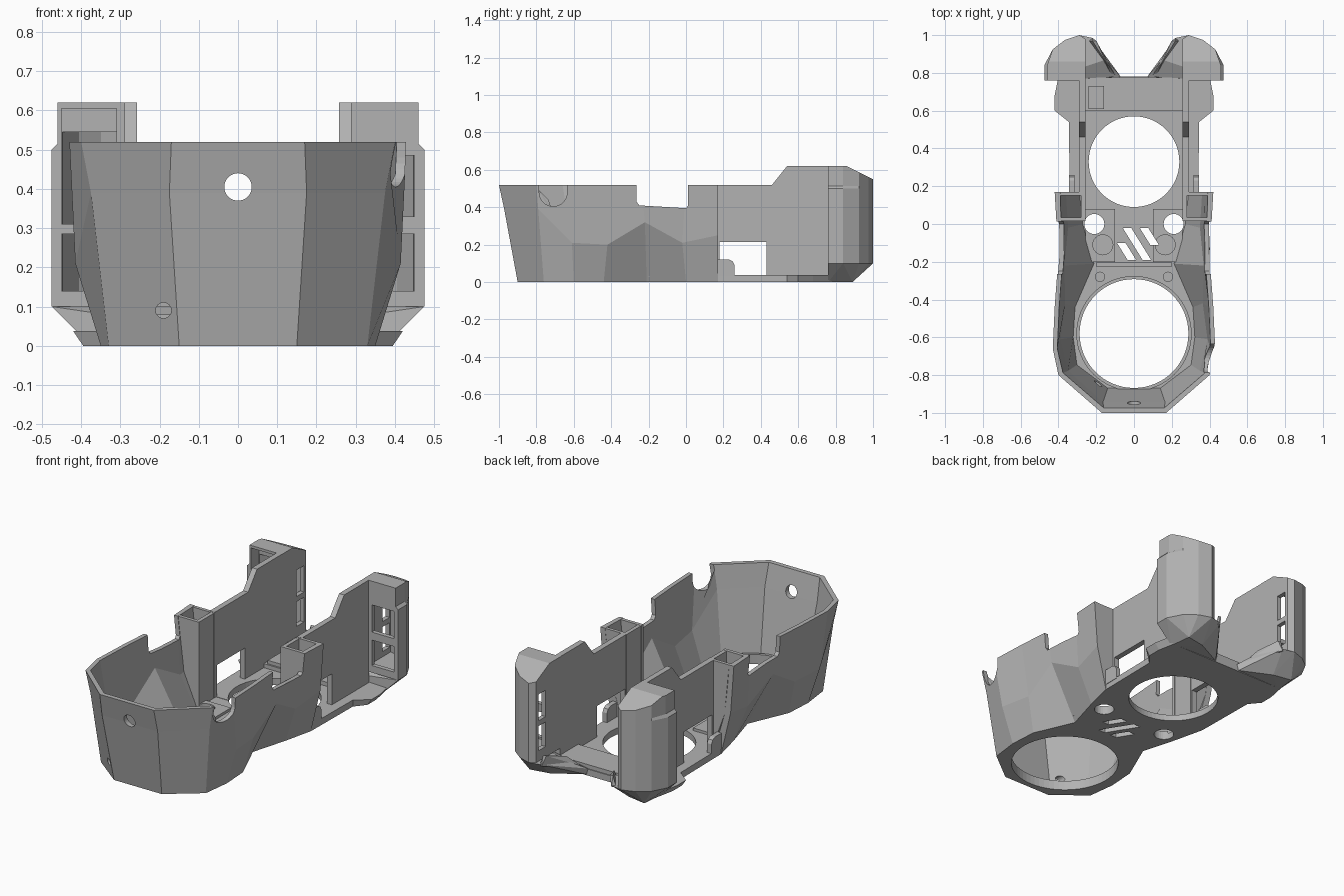
import bpy, bmesh, math

if "Cube" in bpy.data.objects:
    bpy.data.objects.remove(bpy.data.objects["Cube"], do_unlink=True)

grey = bpy.data.materials.new("plain grey")
grey.use_nodes = True
grey.diffuse_color = (0.45, 0.45, 0.45, 1)
grey.node_tree.nodes["Principled BSDF"].inputs["Base Color"].default_value = (0.45, 0.45, 0.45, 1)


def make(name, bm):
    bmesh.ops.recalc_face_normals(bm, faces=bm.faces)
    me = bpy.data.meshes.new(name)
    bm.to_mesh(me)
    bm.free()
    me.materials.append(grey)
    ob = bpy.data.objects.new(name, me)
    bpy.context.collection.objects.link(ob)
    return ob


def loft(name, rings):
    bm = bmesh.new()
    loops = [[bm.verts.new(p) for p in r] for r in rings]
    n = len(loops[0])
    for a, b in zip(loops, loops[1:]):
        for i in range(n):
            j = (i + 1) % n
            bm.faces.new((a[i], a[j], b[j], b[i]))
    bm.faces.new(loops[0][::-1])
    bm.faces.new(loops[-1])
    return make(name, bm)


def prism(name, pts, lo, hi, axis="z"):
    place = {"x": lambda p, t: (t, p[0], p[1]), "y": lambda p, t: (p[0], t, p[1]),
             "z": lambda p, t: (p[0], p[1], t)}[axis]
    return loft(name, [[place(p, t) for p in pts] for t in (lo, hi)])


def box(name, x, y, z):
    return prism(name, [(x[0], y[0]), (x[1], y[0]), (x[1], y[1]), (x[0], y[1])], *z)


def disc(name, centre, r, lo, hi, axis="z", n=64):
    pts = [(centre[0] + r * math.cos(2 * math.pi * i / n),
            centre[1] + r * math.sin(2 * math.pi * i / n)) for i in range(n)]
    return prism(name, pts, lo, hi, axis)


def hull(name, pts):
    bm = bmesh.new()
    for p in pts:
        bm.verts.new(p)
    res = bmesh.ops.convex_hull(bm, input=bm.verts)
    loose = [g for g in res["geom_interior"] if isinstance(g, bmesh.types.BMVert)]
    bmesh.ops.delete(bm, geom=loose, context="VERTS")
    return make(name, bm)


def cut(ob, cutters):
    for c in cutters:
        m = ob.modifiers.new("cut", "BOOLEAN")
        m.operation, m.solver, m.object = "DIFFERENCE", "EXACT", c
        c.hide_render = True
    bpy.context.view_layer.update()
    me = bpy.data.meshes.new_from_object(ob.evaluated_get(bpy.context.evaluated_depsgraph_get()))
    ob.modifiers.clear()
    ob.data = me


def drop(cutters):
    for c in cutters:
        bpy.data.objects.remove(c, do_unlink=True)


def mirror(half):
    return half + [(-p[0], *p[1:]) for p in reversed(half)]


def at(pts, z):
    return [(x, y, z) for x, y in pts]


# Faceted front bowl: bottom, middle and rim half outlines
low = at([(.15, -.9), (.33, -.76), (.35, -.6), (.34, -.44), (.24, -.21), (.3, 0), (.34, .17)], 0)
mid = [(.175, -.972, .39), (.375, -.79, .39), (.415, -.61, .21), (.39, -.42, .2),
       (.395, -.22, .32), (.375, -.02, .21), (.4, .17, .25)]
rim = at([(.17, -1), (.4, -.8), (.43, -.66), (.42, -.44), (.405, -.24), (.41, 0), (.42, .17)], .52)


def inset(half, t, dz=0):
    back = (1.1, .5, 0, 0, 0, 0, 8)
    return mirror([(x - t * (.4 if i == 0 else 1), y + t * back[i], z + dz)
                   for i, (x, y, z) in enumerate(half)])


bowl = loft("front_bowl", [mirror(low), mirror(mid), mirror(rim)])
cavity = loft("cavity", [inset(low, .028, .035), inset(mid, .026),
                         inset(rim, .024), inset(rim, .024, .1)])

# Holes through the floor, shared by every floor part
floor_cuts = [disc("hole", (0, -.58), .288, -.1, .2), disc("hole", (0, .33), .24, -.1, .2)]
for s in (-1, 1):
    floor_cuts.append(disc("hole", (s * .21, 0), .053, -.1, .2, n=32))
    floor_cuts.append(disc("hole", (s * .165, -.11), .053, .022, .2, n=32))
    floor_cuts.append(disc("hole", (s * .18, -.28), .025, .015, .2, n=24))
for x, y0, y1 in ((-.09, -.19, -.1), (-.06, -.19, -.02), (.03, -.11, -.02)):
    k = (y1 - y0) * .62
    floor_cuts.append(prism("vent", [(x + k, y0), (x + k + .045, y0), (x + .045, y1), (x, y1)], -.1, .2))

# Openings in the bowl wall: rim notches, wire hole, screw hole and round scoop
wall_cuts = [prism("notch", [(-.25, .41), (0, .395), (.012, .41), (.012, .7), (-.265, .7), (-.265, .43)],
                   -1, 1, "x"),
             disc("hole", (0, .405), .035, -1.2, -.8, "y", 32),
             disc("hole", (-.19, .09), .02, -1.2, -.6, "y", 24),
             disc("scoop", (-.71, .48), .075, .37, .6, "x", 32),
             box("scoop", (.37, .6), (-.785, -.635), (.48, .7))]
cut(bowl, [cavity] + floor_cuts + wall_cuts)
drop([cavity] + wall_cuts)

# Lip ring around the front opening
lip = disc("opening_lip", (0, -.58), .305, .03, .055)
cut(lip, floor_cuts)

# Rear floor plate with slanted edges
edge = [(.34, .17), (.345, .54), (.42, .6), (.42, .68), (.4, .78), (.07, .78)]
lower = [(x - (.025 if x > .35 else 0), y) for x, y in edge]
rear_floor = loft("rear_floor", [at(mirror(lower), 0), at(mirror(edge), .037)])
cut(rear_floor, floor_cuts)
rear_bar = box("rear_bar", (-.26, .26), (.6, .775), (.03, .06))
latch = box("latch_block", (-.24, -.16), (.61, .73), (.055, .08))
ridge = box("floor_ridge", (-.2, .2), (-.225, -.205), (.03, .055))

# Column outline in plan, outside and inside
outer = [(.257, .76), (.475, .76), (.475, .84), (.43, .925), (.365, .975), (.29, 1), (.257, .98)]
upper = [(min(x, .46), y) for x, y in outer]
inner = [(.282, .785), (.447, .785), (.447, .835), (.405, .91), (.35, .95), (.282, .97)]
wall_side = [(.16, .01), (.16, .52), (.46, .52), (.54, .62), (.765, .62), (.765, .01)]

for s, side in ((1, "left"), (-1, "right")):
    def flip(pts):
        return [(s * p[0], *p[1:]) for p in pts]

    def sx(a, b):
        return tuple(sorted((s * a, s * b)))

    # Raised pads on the floor
    pad = box(side + "_floor_pad", sx(.1, .258), (-.2, .08), (.03, .05))
    cut(pad, floor_cuts)

    # Open square socket inside the rear corner of the bowl
    front = [(.257, .03), (.29, .03), (.36, .21), (.39, .519), (.257, .519)]
    back = [(.257, .03), (.33, .03), (.385, .25), (.405, .519), (.257, .519)]
    prism(side + "_socket_front", flip(front), .015, .035, "y")
    prism(side + "_socket_back", flip(back), .15, .169, "y")
    box(side + "_socket_inner", sx(.258, .28), (.016, .168), (.03, .518))

    # Thin rear wall with a low window
    wall = prism(side + "_rear_wall", wall_side, *sx(.258, .29), "x")
    window = box("window", sx(.2, .4), (.18, .43), (.037, .213))
    cut(wall, [window])
    drop([window])
    tab = [(.168, .03), (.26, .03), (.26, .09), (.25, .11), (.23, .12), (.168, .12)]
    prism(side + "_wall_tab", tab, *sx(.315, .343), "x")

    # Hollow rear column, open toward the front, with two inner slots
    column = loft(side + "_column", [at(flip(outer), .1), at(flip(outer), .5),
                                     at(flip(upper), .515), at(flip(upper), .62)])
    hollow = [prism("hollow", flip(inner), .13, .545),
              prism("slope", [(.86, .62), (1.1, .5), (1.1, .8), (.86, .8)], -.6, .6, "x")]
    top = (.33, .485) if s > 0 else (.31, .605)
    for z in ((.14, .285), top):
        hollow.append(box("front_gap", sx(.31, .45), (.7, .83), z))
    for z in ((.16, .3), (.33, .48)):
        hollow.append(box("slot", sx(.2, .32), (.895, .96), z))
    cut(column, hollow)
    drop(hollow)

    # Sloping foot that joins the column to the floor
    foot = [(.08, .78, .005), (.375, .76, 0), (.36, .89, 0), (.25, .87, 0), (.07, .78, .04),
            (.22, .985, .1), (.15, .87, .1)] + at(outer[1:-1], .1)
    hull(side + "_column_foot", flip(foot))
    fin = flip([(.1, .79, .05), (.12, .79, .05), (.24, .97, .09), (.22, .985, .09),
                (.22, .97, .15), (.2, .97, .15), (.15, .86, .12)])
    hull(side + "_foot_fin", fin)

drop(floor_cuts)
